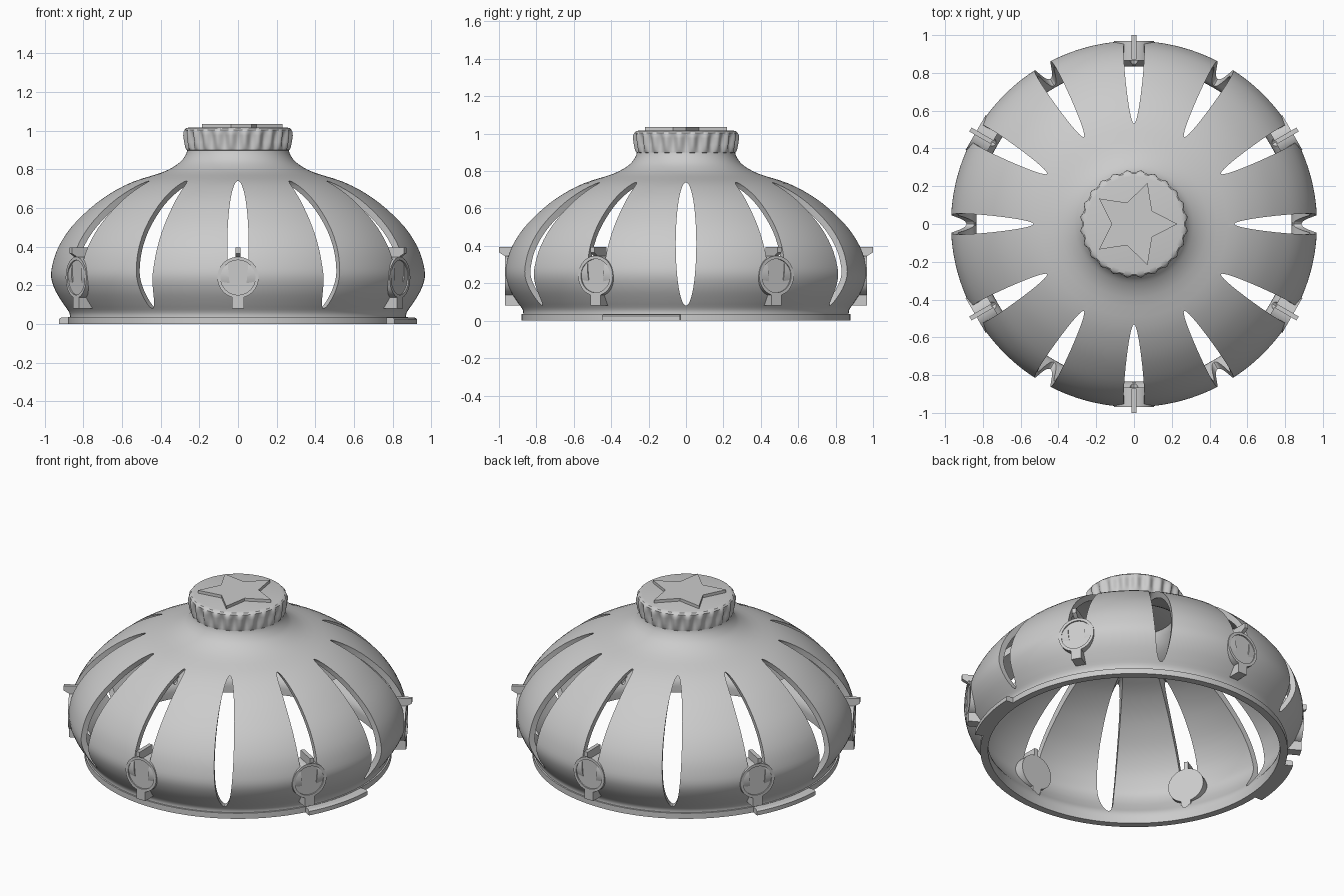
import bpy, bmesh, math
from math import sin, cos, pi, radians
from mathutils import Matrix, Vector

old = bpy.data.objects.get("Cube")
if old:
    bpy.data.objects.remove(old)

grey = bpy.data.materials.new("plain grey")
grey.use_nodes = True
colour = (0.6, 0.6, 0.6, 1)
grey.diffuse_color = colour
grey.node_tree.nodes["Principled BSDF"].inputs["Base Color"].default_value = colour


def loft(bm, rings, caps=True):
    """Skin a list of closed rings; without caps the last joins the first."""
    loops = [[bm.verts.new(p) for p in ring] for ring in rings]
    pairs = list(zip(loops, loops[1:]))
    if caps:
        bm.faces.new(loops[0])
        bm.faces.new(loops[-1])
    else:
        pairs.append((loops[-1], loops[0]))
    for a, b in pairs:
        for i in range(len(a)):
            j = (i + 1) % len(a)
            bm.faces.new((a[i], a[j], b[j], b[i]))


def finish(bm, name, angle=0.0):
    bmesh.ops.recalc_face_normals(bm, faces=bm.faces)
    mesh = bpy.data.meshes.new(name)
    bm.to_mesh(mesh)
    bm.free()
    mesh.materials.append(grey)
    obj = bpy.data.objects.new(name, mesh)
    bpy.context.collection.objects.link(obj)
    obj.matrix_world = Matrix.Rotation(angle, 4, "Z")
    return obj


def activate(obj):
    bpy.ops.object.select_all(action="DESELECT")
    obj.select_set(True)
    bpy.context.view_layer.objects.active = obj


def smooth(obj):
    activate(obj)
    bpy.ops.object.shade_smooth_by_angle(angle=radians(32))


def circle(r, z, n):
    return [(r * cos(2 * pi * i / n), r * sin(2 * pi * i / n), z) for i in range(n)]


def disc_ring(r, x, z, rz=None, n=40):
    """Upright ellipse facing along x."""
    return [(x, r * cos(2 * pi * i / n), z + (rz or r) * sin(2 * pi * i / n)) for i in range(n)]


def box(bm, x0, x1, width, z0, z1):
    w = width / 2
    loft(bm, [[(x, -w, z0), (x, w, z0), (x, w, z1), (x, -w, z1)] for x in (x0, x1)])


def spline(points, steps=3):
    """Smooth curve through the points."""
    pts = [Vector(p) for p in points]
    out = []
    for i in range(len(pts) - 1):
        a, b, c, d = pts[max(i - 1, 0)], pts[i], pts[i + 1], pts[min(i + 2, len(pts) - 1)]
        for k in range(steps):
            t = k / steps
            out.append(b + (c - a) * (t / 2) + (2 * a - 5 * b + 4 * c - d) * (t * t / 2)
                       + (3 * b - a - 3 * c + d) * (t ** 3 / 2))
    return out + [pts[-1]]


# Hollow dome shell
outer = spline([(.262, .95), (.262, .9), (.28, .86), (.315, .825), (.39, .785), (.545, .735),
                (.67, .67), (.77, .595), (.865, .5), (.93, .4), (.961, .31), (.968, .24),
                (.945, .17), (.905, .105), (.874, .06), (.87, .03), (.87, 0)])
inner = []
for i, p in enumerate(outer):
    t = (outer[min(i + 1, len(outer) - 1)] - outer[max(i - 1, 0)]).normalized()
    q = p + Vector((t.y, -t.x)) * .035
    if q.y < .91:
        inner.append(q)
inner[-1].y = 0
bm = bmesh.new()
loft(bm, [circle(p.x, p.y, 144) for p in outer + inner[::-1]])
dome = finish(bm, "dome_shell")

# Twelve lens-shaped slots cut radially through the shell
bm = bmesh.new()
for k in range(12):
    turn = Matrix.Rotation(k * pi / 6, 3, "Z")
    loft(bm, [[turn @ Vector(p) for p in disc_ring(.055, x, .41, .33, 48)] for x in (.4, 1.2)])
cutter = finish(bm, "slot_cutter")
cutter.hide_render = True
cut = dome.modifiers.new("slots", "BOOLEAN")
cut.operation = "DIFFERENCE"
cut.solver = "EXACT"
cut.object = cutter
activate(dome)
bpy.ops.object.modifier_apply(modifier=cut.name)
bpy.data.objects.remove(cutter)
smooth(dome)

# Bottom rim lip
bm = bmesh.new()
loft(bm, [circle(r, z, 144) for r, z in ((.845, 0), (.879, 0), (.879, .035), (.845, .035))], caps=False)
smooth(finish(bm, "bottom_rim"))

# Two locking tabs on the rim, opposite each other
for name, turn in (("left_lock_tab", 0), ("right_lock_tab", pi)):
    bm = bmesh.new()
    rings = []
    for i in range(13):
        a = radians(-29 + 27 * i / 12)
        rings.append([(r * cos(a), r * sin(a), z)
                      for r, z in ((.86, 0), (.927, 0), (.927, .025), (.915, .033), (.86, .033))])
    loft(bm, rings)
    smooth(finish(bm, name, turn))

# Six round clips, one over every second slot
for k in range(6):
    bm = bmesh.new()
    loft(bm, [disc_ring(r, x, .24) for r, x in ((.107, .865), (.107, .968), (.09, .968), (.09, .96))])
    box(bm, .865, .968, .06, .08, .15)
    # thin hook above the disc, sloped underneath
    loft(bm, [[(.87, y, .33), (.95, y, .335), (1, y, .365), (1, y, .395), (.87, y, .395)]
              for y in (-.012, .012)])
    smooth(finish(bm, f"clip_{k + 1}", radians(30 + 60 * k)))

# Fluted cap: radius, height and flute depth of each ring
bm = bmesh.new()
rings = []
n = 24 * 10
for r, z, depth in ((.25, .892, 0), (.268, .9, .003), (.276, .915, .012), (.281, .94, .02), (.286, .975, .02),
                    (.285, .992, .013), (.279, 1.004, .004), (.268, 1.013, 0), (.25, 1.017, 0)):
    ring = []
    for i in range(n):
        a = 2 * pi * i / n
        s = r - depth * (.5 + .5 * cos(24 * a))
        ring.append((s * cos(a), s * sin(a), z))
    rings.append(ring)
loft(bm, rings)
smooth(finish(bm, "fluted_cap"))

# Raised star on the cap
bm = bmesh.new()
loft(bm, [[(r * cos(i * pi / 5), r * sin(i * pi / 5), z)
           for i in range(10) for r in ((.23, .118)[i % 2],)] for z in (1.01, 1.035)])
finish(bm, "star_plate")
